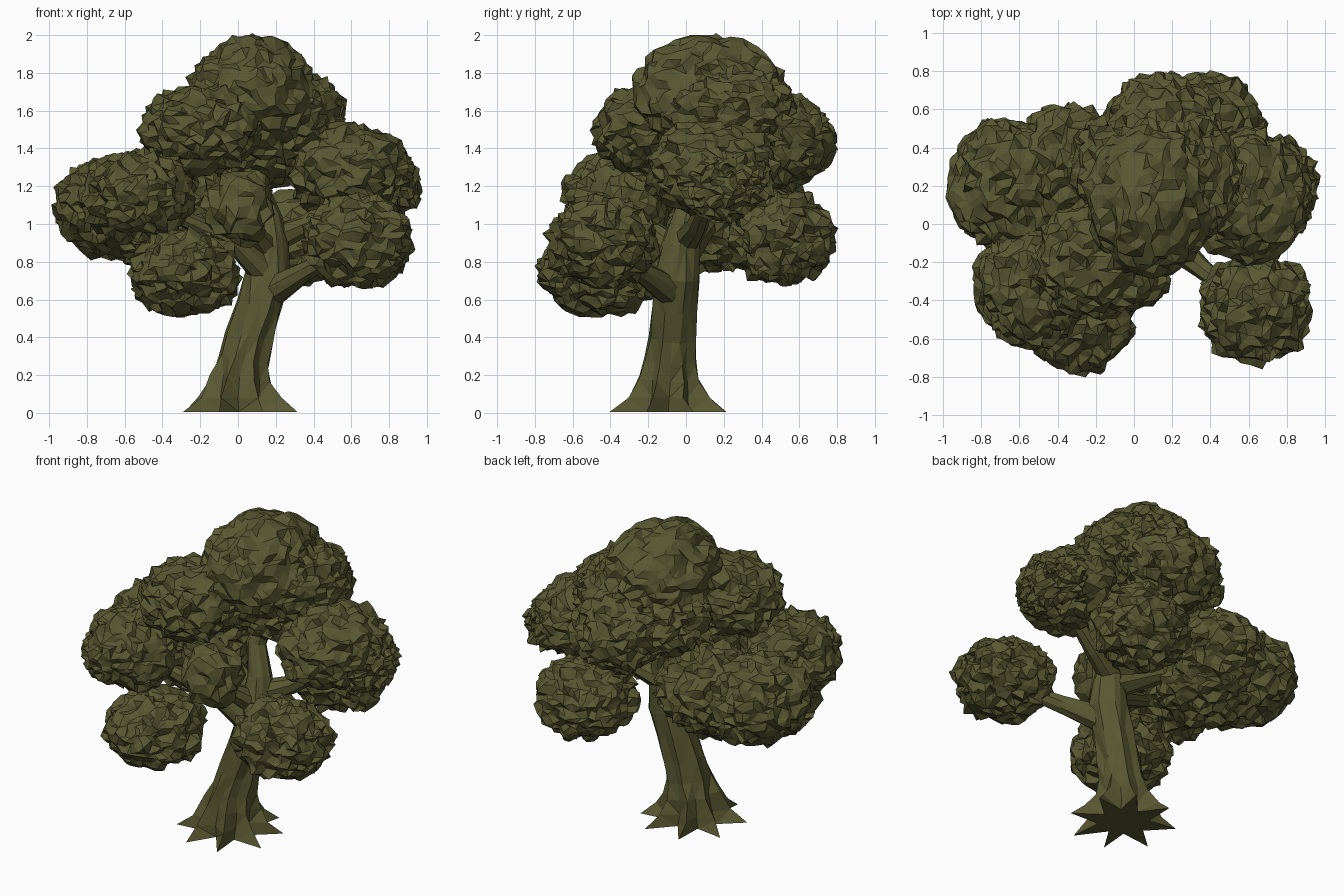
import bpy, bmesh, math, random
from mathutils import Vector, noise

random.seed(7)
cube = bpy.data.objects.get("Cube")
if cube:
    bpy.data.objects.remove(cube, do_unlink=True)

# One olive colour for the whole tree
olive = bpy.data.materials.new("olive green")
olive.use_nodes = True
olive.diffuse_color = (0.1, 0.097, 0.032, 1)
olive.node_tree.nodes["Principled BSDF"].inputs["Base Color"].default_value = olive.diffuse_color


def finish(bm, name):
    bmesh.ops.recalc_face_normals(bm, faces=bm.faces)
    mesh = bpy.data.meshes.new(name)
    bm.to_mesh(mesh)
    bm.free()
    mesh.materials.append(olive)
    obj = bpy.data.objects.new(name, mesh)
    bpy.context.collection.objects.link(obj)
    return obj


def limb(name, path, sides, rough=0.07):
    """Loft rings along a path of (x, y, z, radius, ridge); ridge pushes every other corner out."""
    bm = bmesh.new()
    up = Vector((0, 0, 1))
    centres = [Vector(p[:3]) for p in path]
    rings = []
    for i, (x, y, z, radius, ridge) in enumerate(path):
        along = centres[min(i + 1, len(path) - 1)] - centres[max(i - 1, 0)]
        turn = up.rotation_difference(up if z < 0.1 else along)
        ring = []
        for k in range(sides):
            a = math.tau * k / sides + random.uniform(-rough, rough)
            r = radius * random.uniform(1 - rough, 1 + rough) + ridge * (k % 2)
            ring.append(bm.verts.new(centres[i] + turn @ Vector((r * math.cos(a), r * math.sin(a), 0))))
        rings.append(ring)
    for low, high in zip(rings, rings[1:]):
        for k in range(sides):
            n = (k + 1) % sides
            bm.faces.new((low[k], low[n], high[n], high[k]))
    bm.faces.new(rings[0][::-1])
    bm.faces.new(rings[-1])
    bmesh.ops.triangulate(bm, faces=bm.faces)
    return finish(bm, name)


def clump(name, centre, size, detail=4):
    """Crumpled, faceted ball of leaves."""
    bm = bmesh.new()
    bmesh.ops.create_icosphere(bm, subdivisions=detail, radius=1)
    centre, size = Vector(centre), Vector(size)
    for v in bm.verts:
        out = v.co.normalized()
        co = centre + out * size
        swell = 0.03 * noise.noise(co * 7) + random.uniform(-0.026, 0.017)
        shake = Vector([random.uniform(-0.017, 0.017) for _ in range(3)])
        v.co = co + out * swell + shake
    return finish(bm, name)


# Trunk with spreading star-shaped roots
limb("trunk", [
    (0.01, -0.09, 0.005, 0.15, 0.18),
    (0.01, -0.09, 0.08, 0.14, 0.095),
    (0.015, -0.085, 0.18, 0.13, 0.04),
    (0.035, -0.08, 0.28, 0.125, 0.018),
    (0.06, -0.07, 0.4, 0.12, 0.012),
    (0.11, -0.06, 0.56, 0.115, 0.01),
    (0.16, -0.05, 0.72, 0.12, 0),
    (0.17, -0.03, 0.88, 0.1, 0),
    (0.16, 0.0, 1.02, 0.075, 0),
    (0.1, 0.05, 1.2, 0.06, 0),
    (0.16, 0.13, 1.46, 0.05, 0)], 16)

# Branches: start, bend and end
branches = {
    "right_front_branch": ((0.15, -0.08, 0.73), (-0.03, -0.18, 0.91), (-0.4, -0.3, 1.08)),
    "right_back_branch": ((0.15, 0.0, 0.85), (-0.1, 0.1, 0.97), (-0.45, 0.22, 1.05)),
    "left_front_branch": ((0.19, -0.09, 0.65), (0.36, -0.24, 0.75), (0.56, -0.4, 0.86)),
    "left_branch": ((0.17, 0.0, 0.91), (0.36, 0.06, 0.99), (0.6, 0.12, 1.15)),
    "center_branch": ((0.16, -0.04, 0.85), (0.08, -0.17, 0.96), (0.02, -0.28, 1.06)),
}
for name, bend in branches.items():
    limb(name, [(*p, r, 0) for p, r in zip(bend, (0.08, 0.055, 0.04))], 8)

# Leaf clumps: centre and half-size
clumps = {
    "crown_top_leaves": ((0.08, 0.13, 1.68), (0.335, 0.41, 0.32)),
    "crown_front_leaves": ((-0.2, -0.18, 1.5), (0.32, 0.31, 0.235)),
    "crown_back_leaves": ((0.13, 0.48, 1.44), (0.3, 0.3, 0.25)),
    "crown_left_leaves": ((0.31, 0.25, 1.58), (0.255, 0.33, 0.24)),
    "crown_middle_leaves": ((0.1, 0.2, 1.42), (0.27, 0.3, 0.2)),
    "crown_right_leaves": ((-0.07, 0.3, 1.47), (0.26, 0.29, 0.2)),
    "left_leaves": ((0.6, 0.14, 1.28), (0.32, 0.35, 0.25)),
    "left_outer_leaves": ((0.77, 0.2, 1.22), (0.2, 0.25, 0.18)),
    "left_front_leaves": ((0.635, -0.44, 0.91), (0.3, 0.29, 0.24)),
    "left_back_leaves": ((0.38, 0.51, 0.93), (0.31, 0.28, 0.245)),
    "right_outer_leaves": ((-0.66, 0.21, 1.09), (0.32, 0.35, 0.265)),
    "right_inner_leaves": ((-0.35, 0.3, 1.11), (0.3, 0.32, 0.25)),
    "right_under_leaves": ((-0.4, 0.17, 0.97), (0.31, 0.29, 0.215)),
    "right_front_leaves": ((-0.53, -0.33, 1.15), (0.3, 0.32, 0.235)),
    "right_low_leaves": ((-0.285, -0.46, 0.74), (0.29, 0.315, 0.23)),
}
for name, (centre, size) in clumps.items():
    clump(name, centre, size)
clump("center_leaves", (0.01, -0.27, 1.09), (0.18, 0.18, 0.19), 3)
